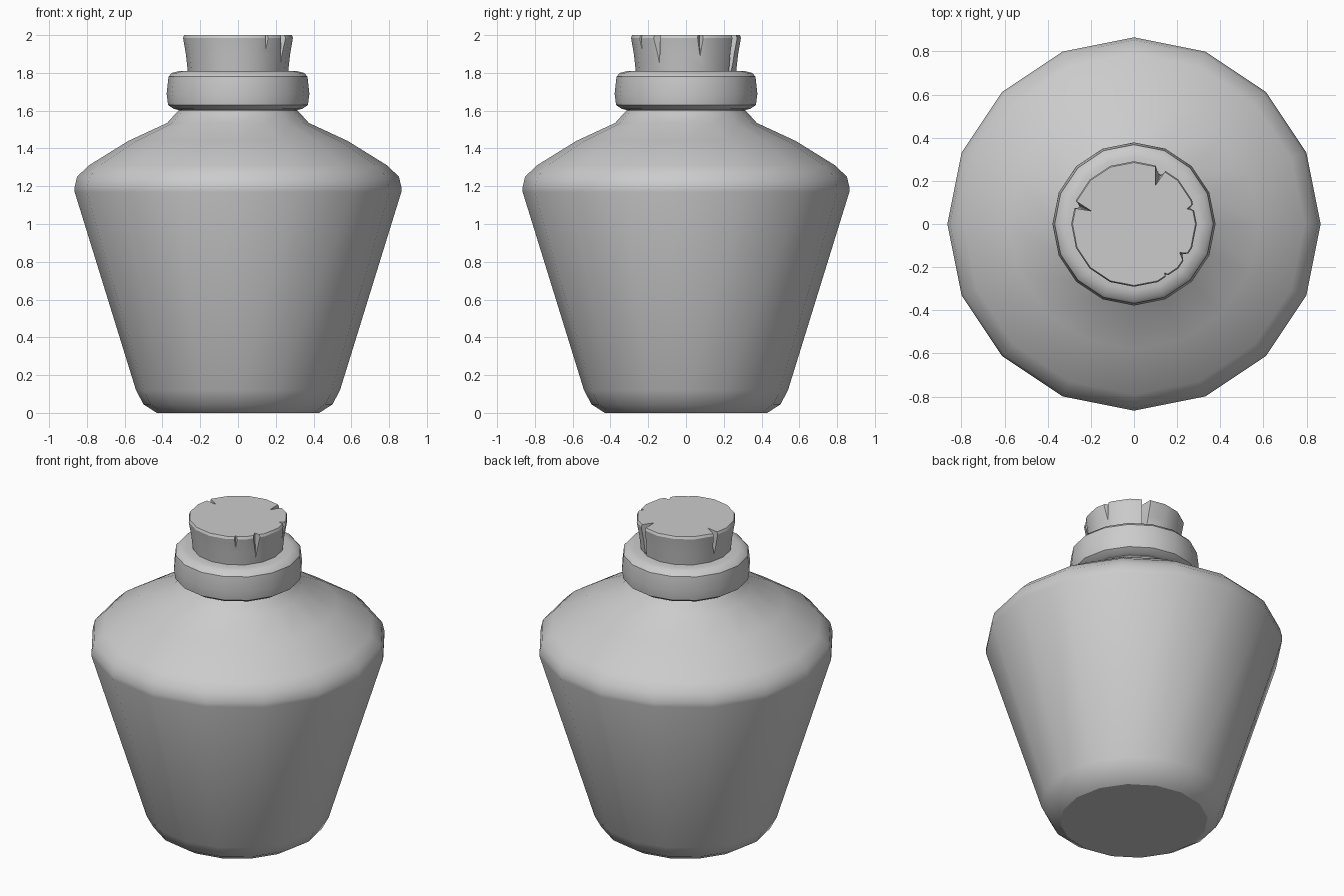
import bpy, bmesh, math
from mathutils import Vector

if "Cube" in bpy.data.objects:
    bpy.data.objects.remove(bpy.data.objects["Cube"])

SIDES = 16


def polar(r, deg, z):
    a = math.radians(deg)
    return Vector((r * math.cos(a), r * math.sin(a), z))


def finish(bm, name):
    bmesh.ops.recalc_face_normals(bm, faces=bm.faces[:])
    me = bpy.data.meshes.new(name)
    bm.to_mesh(me)
    bm.free()
    ob = bpy.data.objects.new(name, me)
    bpy.context.collection.objects.link(ob)
    return ob


def lathe(name, profile):
    """Revolve (radius, z) points and cap both ends."""
    bm = bmesh.new()
    rings = [[bm.verts.new(polar(r, 360 * i / SIDES, z)) for i in range(SIDES)]
             for r, z in profile]
    for a, b in zip(rings, rings[1:]):
        for i in range(SIDES):
            j = (i + 1) % SIDES
            bm.faces.new((a[i], a[j], b[j], b[i]))
    bm.faces.new(rings[0][::-1])
    bm.faces.new(rings[-1])
    return finish(bm, name)


def smooth(ob, degrees, sharp_below=-1):
    """Smooth shading with sharp edges by angle, plus the base rim."""
    bm = bmesh.new()
    bm.from_mesh(ob.data)
    for f in bm.faces:
        f.smooth = True
    for e in bm.edges:
        e.smooth = (e.calc_face_angle(0) < math.radians(degrees)
                    and max(v.co.z for v in e.verts) > sharp_below)
    bm.to_mesh(ob.data)
    bm.free()


def notch(deg, depth_r, half, z_low, skew=0):
    """Wedge cutter, wide at the cork top and narrowing downwards."""
    bm = bmesh.new()
    pts = [polar(depth_r, deg + skew, 2.05),
           polar(0.4, deg - half, 2.05), polar(0.4, deg + half, 2.05),
           polar(depth_r + 0.03, deg + skew, z_low),
           polar(0.4, deg - half * 0.3, z_low), polar(0.4, deg + half * 0.3, z_low)]
    for p in pts:
        bm.verts.new(p)
    bmesh.ops.convex_hull(bm, input=bm.verts[:])
    ob = finish(bm, "notch_cutter")
    ob.hide_render = True
    return ob


# Bottle body with shoulder and neck
body = lathe("bottle_body", [
    (0.43, 0), (0.50, 0.045), (0.54, 0.12), (0.865, 1.17), (0.865, 1.195),
    (0.852, 1.25), (0.79, 1.31), (0.58, 1.44), (0.375, 1.535),
    (0.33, 1.585), (0.315, 1.60), (0.315, 1.66)])
smooth(body, 42, 0.01)

# Thick lip around the mouth
lip = lathe("bottle_lip", [
    (0.30, 1.60), (0.34, 1.61), (0.37, 1.63), (0.378, 1.69), (0.368, 1.78),
    (0.35, 1.80), (0.31, 1.81), (0.262, 1.81), (0.255, 1.70)])
smooth(lip, 35)

# Tapered cork with chipped edges
cork = lathe("cork", [
    (0.24, 1.65), (0.266, 1.81), (0.276, 1.90), (0.291, 1.985), (0.285, 2.0)])
chips = [(67, 0.20, 9, 1.78, -6), (14, 0.25, 11, 1.80, 2), (161, 0.20, 6, 1.86, 2),
         (-34, 0.245, 13, 1.75, 2), (-55, 0.262, 9, 1.75, -3)]
for chip in chips:
    cutter = notch(*chip)
    mod = cork.modifiers.new("chip", 'BOOLEAN')
    mod.operation = 'DIFFERENCE'
    mod.solver = 'EXACT'
    mod.object = cutter
    bpy.context.view_layer.objects.active = cork
    bpy.ops.object.modifier_apply(modifier=mod.name)
    bpy.data.objects.remove(cutter)
smooth(cork, 30)
